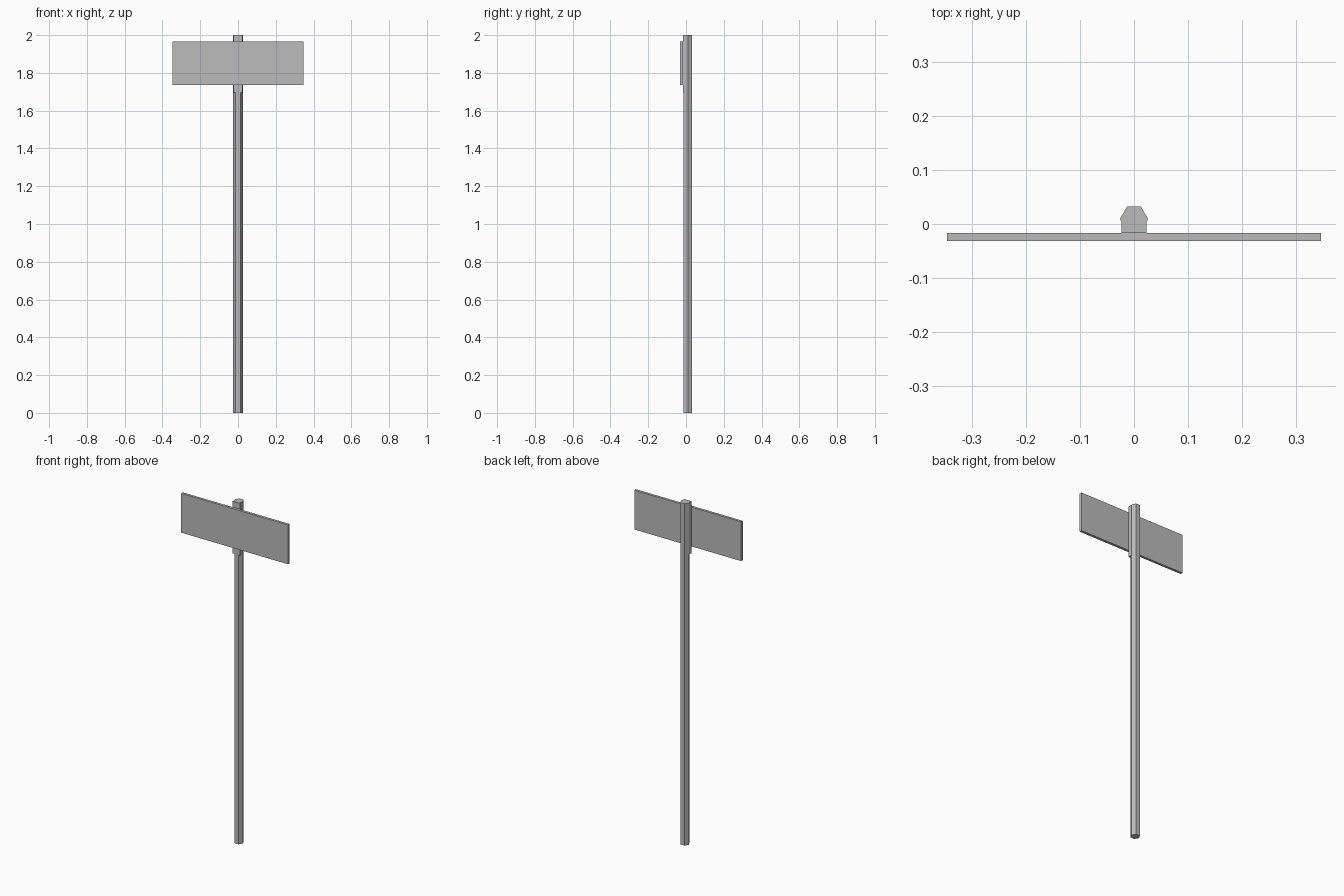
import bpy, math

if "Cube" in bpy.data.objects:
    bpy.data.objects.remove(bpy.data.objects["Cube"])

grey = bpy.data.materials.new("plain grey")
grey.diffuse_color = (0.5, 0.5, 0.5, 1)
grey.use_nodes = True
grey.node_tree.nodes["Principled BSDF"].inputs["Base Color"].default_value = grey.diffuse_color


def box(name, x, y0, y1, z0, z1):
    """Box centred on x = 0 with half width x."""
    bpy.ops.mesh.primitive_cube_add(size=1, location=(0, (y0 + y1) / 2, (z0 + z1) / 2))
    ob = bpy.context.object
    ob.name = name
    ob.scale = (2 * x, y1 - y0, z1 - z0)
    bpy.ops.object.transform_apply(location=False, rotation=False, scale=True)
    ob.data.materials.append(grey)


# Hexagonal post, with corners pointing left and right
bpy.ops.mesh.primitive_cylinder_add(vertices=6, radius=0.026, depth=2,
                                    location=(0, 0.0095, 1), rotation=(0, 0, math.radians(30)))
post = bpy.context.object
post.name = "post"
post.data.materials.append(grey)

# Mounting block between the post and the board
box("mounting_block", 0.0235, -0.0165, 0.008, 1.695, 1.9995)

# Sign board
box("sign_board", 0.3455, -0.0315, -0.0165, 1.735, 1.965)
